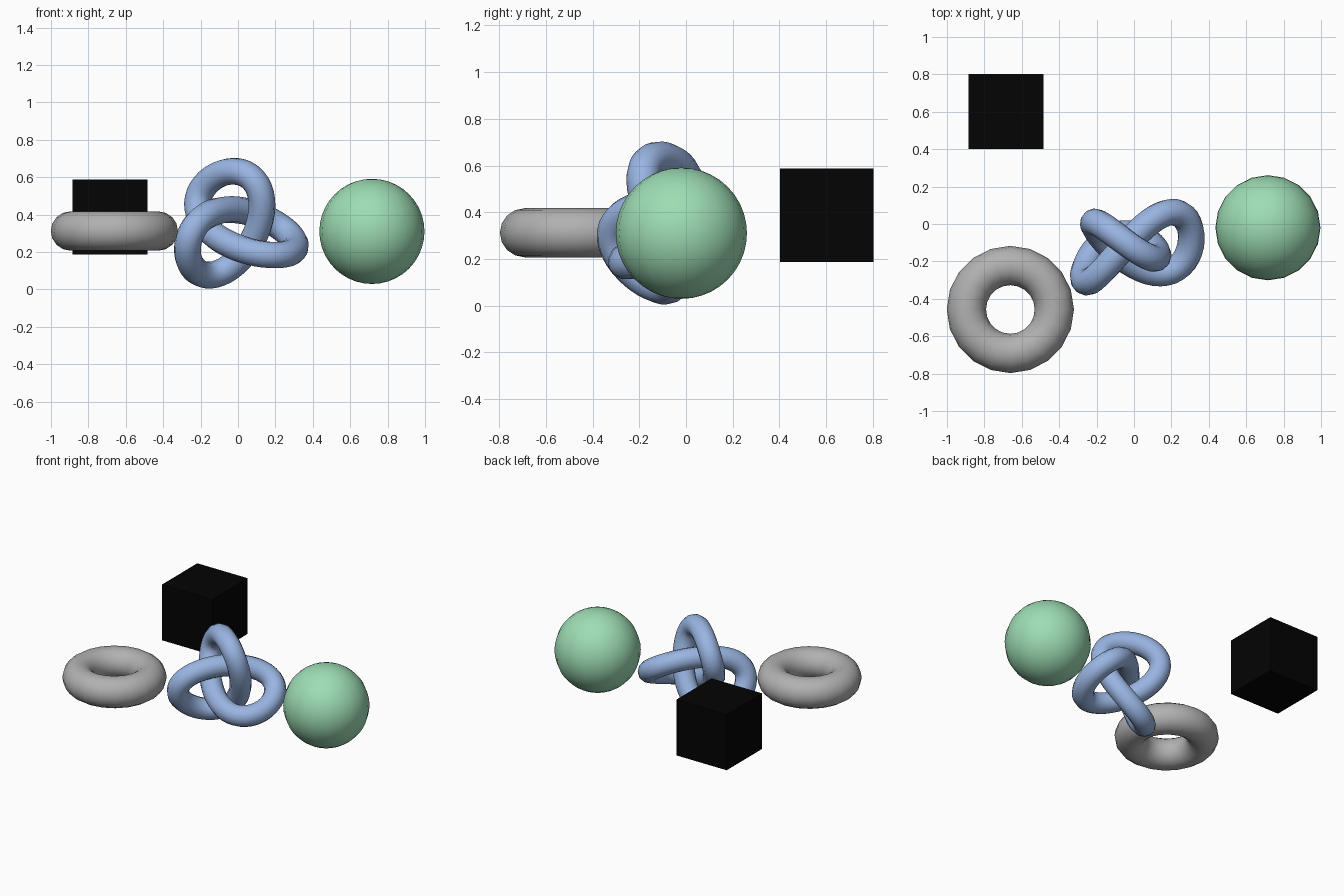
import bpy
from math import sin, cos, pi, radians
from mathutils import Vector

cube = bpy.data.objects.get("Cube")
if cube:
    bpy.data.objects.remove(cube, do_unlink=True)


def material(name, colour):
    mat = bpy.data.materials.new(name)
    mat.use_nodes = True
    mat.diffuse_color = (*colour, 1)
    bsdf = next(n for n in mat.node_tree.nodes if n.type == 'BSDF_PRINCIPLED')
    bsdf.inputs["Base Color"].default_value = (*colour, 1)
    return mat


def finish(name, mat, smooth=True):
    obj = bpy.context.object
    obj.name = name
    obj.data.materials.clear()
    obj.data.materials.append(mat)
    if smooth:
        bpy.ops.object.shade_smooth()


black = material("black", (0.001, 0.001, 0.001))
grey = material("grey", (0.44, 0.44, 0.44))
green = material("soft green", (0.34, 0.72, 0.46))
blue = material("soft blue", (0.32, 0.46, 0.76))

# Black box at the back
bpy.ops.mesh.primitive_cube_add(size=0.4, location=(-0.685, 0.602, 0.387))
finish("box", black, smooth=False)

# Grey ring lying flat
bpy.ops.mesh.primitive_torus_add(major_radius=0.235, minor_radius=0.105, major_segments=20,
                                 minor_segments=16, location=(-0.661, -0.457, 0.312))
finish("ring", grey)

# Green ball
bpy.ops.mesh.primitive_uv_sphere_add(segments=20, ring_count=20, radius=0.281,
                                     location=(0.716, -0.02, 0.31))
finish("ball", green)

# Three-lobed knot: a tube along a centreline in a tilted plane
STEPS = 96
WIDTH, HEIGHT, DEPTH = 0.113, 0.101, 0.132
centre = Vector((-0.012, -0.123, 0.33))
normal = Vector((0.19, -0.95, 0.23)).normalized()
across = (Vector((1, 0, 0)) - normal * normal.x).normalized()
up = normal.cross(across)
turn = radians(-17)

curve = bpy.data.curves.new("knot", 'CURVE')
curve.dimensions = '3D'
curve.bevel_depth = 0.072
curve.bevel_resolution = 4
spline = curve.splines.new('POLY')
spline.points.add(STEPS - 1)
for i, point in enumerate(spline.points):
    s = 2 * pi * i / STEPS
    a = 2 * cos(2 * s + turn) + cos(turn - s)
    b = 2 * sin(2 * s + turn) + sin(turn - s)
    p = centre + across * a * WIDTH + up * b * HEIGHT - normal * sin(3 * s) * DEPTH
    point.co = (*p, 1)
spline.use_cyclic_u = True

knot = bpy.data.objects.new("knot", curve)
bpy.context.collection.objects.link(knot)
bpy.ops.object.select_all(action='DESELECT')
knot.select_set(True)
bpy.context.view_layer.objects.active = knot
bpy.ops.object.convert(target='MESH')
finish("knot", blue)
